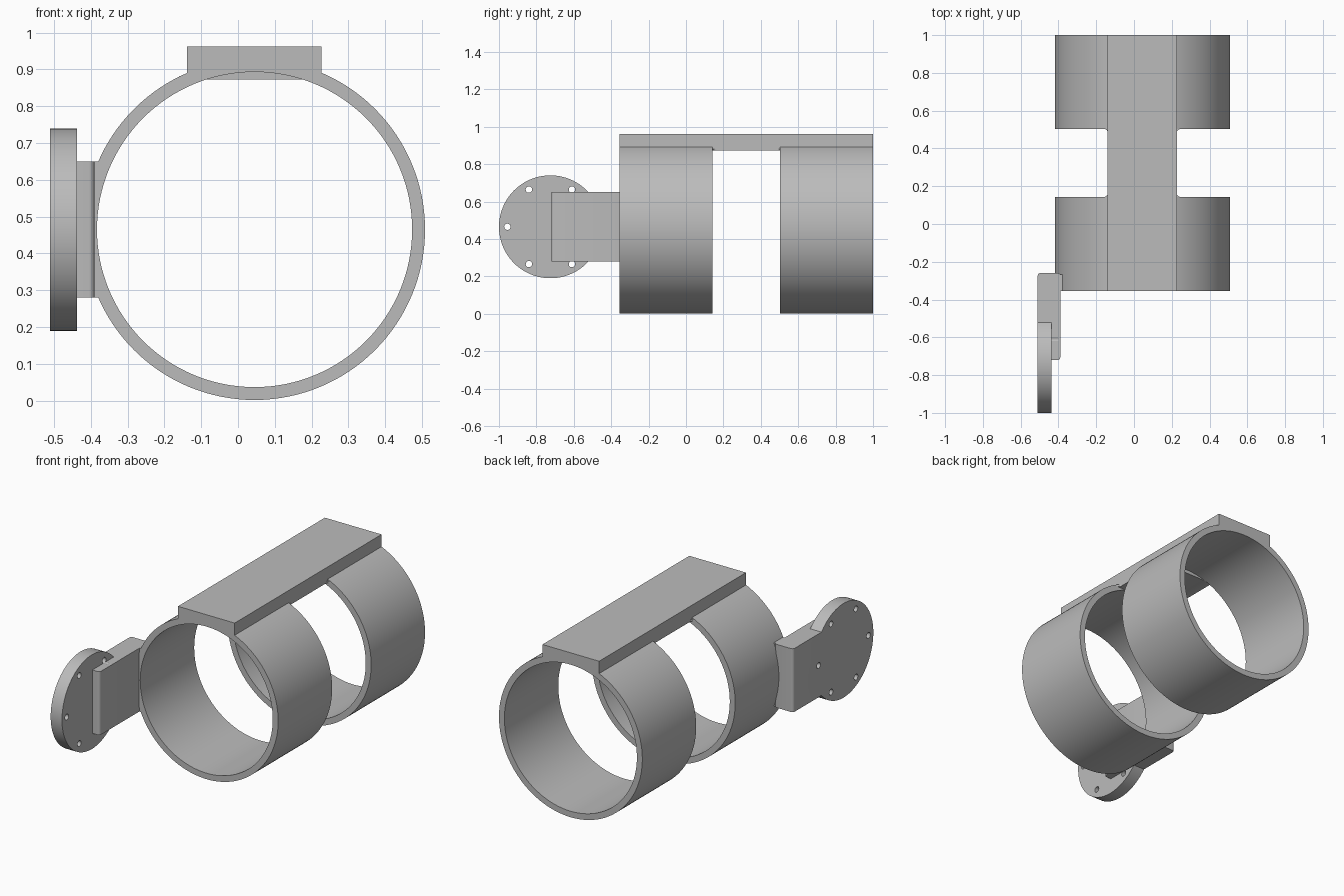
import bpy, bmesh, math
from mathutils import Matrix, Vector

cube = bpy.data.objects.get("Cube")
if cube:
    bpy.data.objects.remove(cube, do_unlink=True)

grey = bpy.data.materials.new("light_grey")
grey.use_nodes = True
grey.diffuse_color = (0.5, 0.5, 0.5, 1)
grey.node_tree.nodes["Principled BSDF"].inputs["Base Color"].default_value = (0.5, 0.5, 0.5, 1)

# Shared dimensions
CX, CZ = 0.045, 0.465            # ring axis
R_OUT, R_IN = 0.463, 0.428
RINGS = {"front_ring": (-0.355, 0.143), "back_ring": (0.503, 1.0)}
PLATE_X = (-0.139, 0.227)
PLATE_Z = (0.872, 0.962)
DISC_Y, DISC_R = -0.725, 0.275
FACE_X, BACK_X = -0.51, -0.437   # outer and inner face of the disc


def finish(name, bm):
    bmesh.ops.recalc_face_normals(bm, faces=bm.faces)
    mesh = bpy.data.meshes.new(name)
    bm.to_mesh(mesh)
    bm.free()
    mesh.materials.append(grey)
    obj = bpy.data.objects.new(name, mesh)
    bpy.context.collection.objects.link(obj)
    return obj


def box(name, xs, ys, zs, round_edges=None, radius=0.015):
    bm = bmesh.new()
    lo, hi = Vector((xs[0], ys[0], zs[0])), Vector((xs[1], ys[1], zs[1]))
    bmesh.ops.create_cube(bm, size=1, matrix=Matrix.Translation((lo + hi) / 2)
                          @ Matrix.Diagonal((*(hi - lo), 1)))
    if round_edges:
        edges = [e for e in bm.edges if round_edges(*[v.co for v in e.verts])]
        bmesh.ops.bevel(bm, geom=edges, offset=radius, segments=5,
                        profile=0.5, affect='EDGES')
    return finish(name, bm)


def rod(name, axis, centre, radius, length, sides):
    bm = bmesh.new()
    turn = Matrix.Rotation(math.pi / 2, 4, 'Y' if axis == 'X' else 'X')
    bmesh.ops.create_cone(bm, cap_ends=True, segments=sides, radius1=radius,
                          radius2=radius, depth=length,
                          matrix=Matrix.Translation(centre) @ turn)
    return finish(name, bm)


def combine(obj, tool, operation):
    mod = obj.modifiers.new(operation.lower(), 'BOOLEAN')
    mod.operation, mod.solver, mod.object = operation, 'EXACT', tool
    bpy.context.view_layer.objects.active = obj
    bpy.ops.object.modifier_apply(modifier=mod.name)
    bpy.data.objects.remove(tool, do_unlink=True)


def ring(name, y0, y1):
    bm = bmesh.new()
    verts = [bm.verts.new((CX + r, y, CZ))
             for r, y in ((R_IN, y0), (R_OUT, y0), (R_OUT, y1), (R_IN, y1))]
    edges = [bm.edges.new((verts[i], verts[(i + 1) % 4])) for i in range(4)]
    bmesh.ops.spin(bm, geom=verts + edges, cent=(CX, 0, CZ), axis=(0, 1, 0),
                   angle=math.tau, steps=128)
    bmesh.ops.remove_doubles(bm, verts=bm.verts, dist=1e-4)
    return finish(name, bm)


def bore(y0, y1):
    # Cutter that ends halfway inside the ring wall
    return rod("bore_cutter", 'Y', (CX, (y0 + y1) / 2, CZ),
               (R_IN + R_OUT) / 2, y1 - y0, 128)


def corner_fillet(name, x, y, sx, sy, r=0.02):
    # Concave prism between a ring end and the side of the plate
    pts = [(0, 0), (r, 0)]
    for i in range(1, 7):
        a = math.radians(270 - 15 * i)
        pts.append((r + r * math.cos(a), r + r * math.sin(a)))
    bm = bmesh.new()
    face = bm.faces.new([bm.verts.new((x + sx * px, y + sy * py, PLATE_Z[0]))
                         for px, py in pts])
    top = bmesh.ops.extrude_face_region(bm, geom=[face])["geom"]
    bmesh.ops.translate(bm, vec=(0, 0, 0.01),
                        verts=[v for v in top if isinstance(v, bmesh.types.BMVert)])
    return finish(name, bm)


# Two tube rings
parts = [ring(name, *ys) for name, ys in RINGS.items()]

# Top plate, hollowed where it sits on the rings
plate = box("top_plate", PLATE_X, (-0.355, 1.0), PLATE_Z)
combine(plate, bore(-0.5, 0.143), 'DIFFERENCE')
combine(plate, bore(0.503, 1.2), 'DIFFERENCE')
parts.append(plate)

# Small fillets in the gap between the rings
for y, sy, end in ((0.143, 1, "front"), (0.503, -1, "back")):
    for x, sx, side in ((PLATE_X[0], -1, "right"), (PLATE_X[1], 1, "left")):
        parts.append(corner_fillet(f"{end}_{side}_fillet", x, y, sx, sy))

# Side arm with rounded upright edges, merged with the bolt disc
mount = rod("mount_disc", 'X', ((FACE_X + BACK_X) / 2, DISC_Y, CZ),
            DISC_R, BACK_X - FACE_X, 96)
arm = box("arm", (FACE_X, -0.39), (-0.72, -0.26), (0.28, 0.65),
          lambda a, b: abs(a.z - b.z) > 0.1 and not (a.x < -0.5 and a.y < -0.7))
combine(mount, arm, 'UNION')

# Six bolt holes; the one behind the arm is blind
for i in range(6):
    a = math.radians(60 * i)
    x_end = BACK_X if i == 0 else -0.40
    x_start = FACE_X - 0.1
    hole = rod("hole_cutter", 'X',
               ((x_start + x_end) / 2, DISC_Y + 0.23 * math.cos(a),
                CZ + 0.23 * math.sin(a)), 0.017, x_end - x_start, 24)
    combine(mount, hole, 'DIFFERENCE')
parts.append(mount)

# Saddle joining the arm to the front ring
saddle = box("arm_saddle", (-0.43, -0.36), (-0.354, -0.268), (0.28, 0.65))
combine(saddle, bore(-0.5, 0), 'DIFFERENCE')
parts.append(saddle)

# Smooth curved surfaces, keep hard edges
for obj in bpy.context.view_layer.objects:
    obj.select_set(obj in parts)
bpy.context.view_layer.objects.active = parts[0]
bpy.ops.object.shade_smooth_by_angle(angle=math.radians(30))
